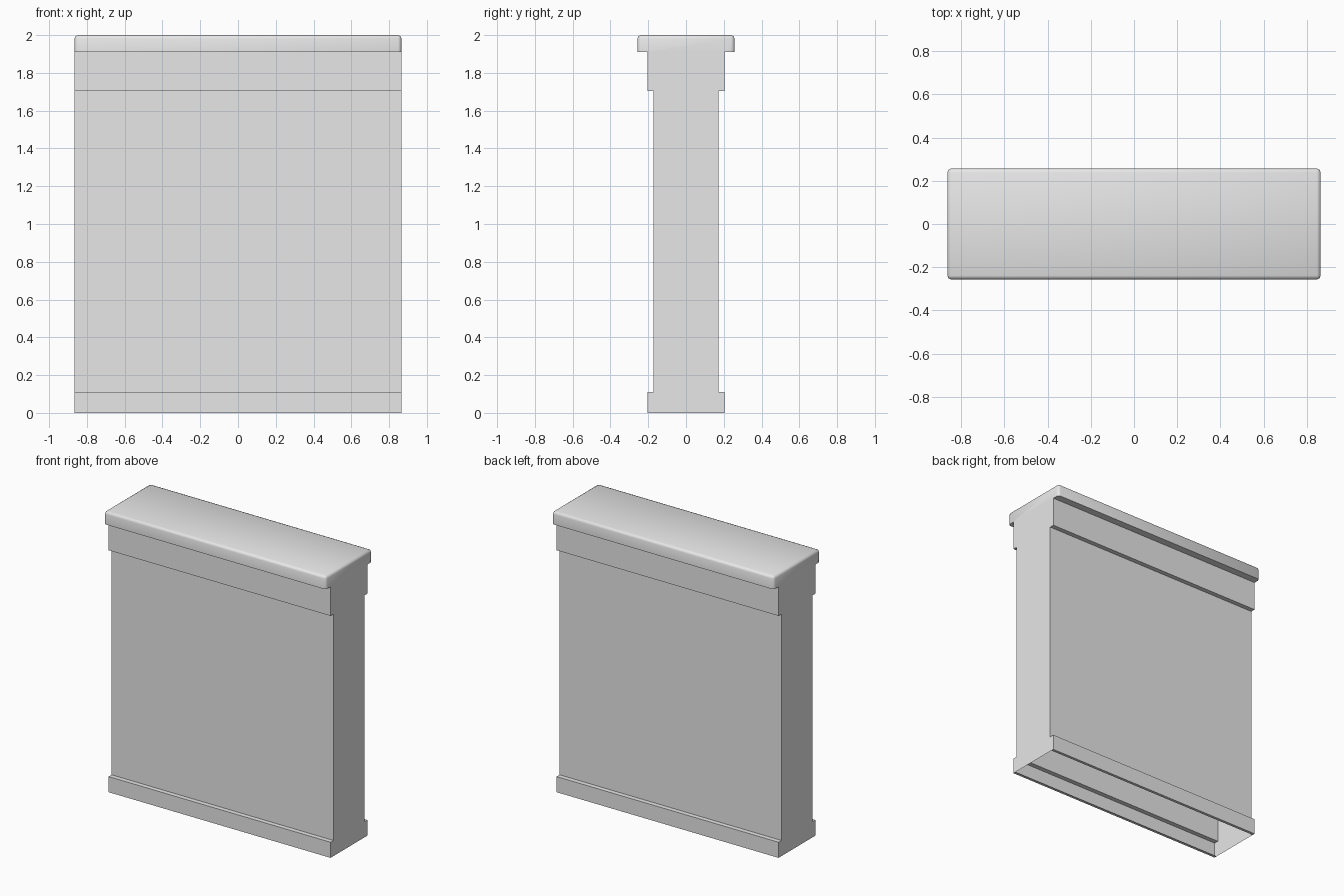
import bpy, bmesh
from mathutils import Vector

cube = bpy.data.objects.get("Cube")
if cube:
    bpy.data.objects.remove(cube, do_unlink=True)

HALF_LENGTH = 0.865
BASE_TOP, BAND_BOTTOM, CAP_BOTTOM, TOP = 0.11, 1.705, 1.91, 2.0
BASE_Y, BODY_Y, CAP_Y, LIP = 0.205, 0.172, 0.257, 0.02

# One plain stone colour
stone = bpy.data.materials.new("stone_grey")
stone.use_nodes = True
stone.diffuse_color = (0.8, 0.8, 0.8, 1)
stone.node_tree.nodes["Principled BSDF"].inputs["Base Color"].default_value = stone.diffuse_color

# Half profile of the wall: base, body, upper band and cap
half = [(BASE_Y, 0), (BASE_Y, BASE_TOP), (BODY_Y, BASE_TOP), (BODY_Y, BAND_BOTTOM),
        (BASE_Y, BAND_BOTTOM), (BASE_Y, CAP_BOTTOM), (CAP_Y, CAP_BOTTOM), (CAP_Y, TOP)]
profile = half + [(-y, z) for y, z in reversed(half)]

# Extrude the profile along the wall
bm = bmesh.new()
end = bm.faces.new([bm.verts.new((-HALF_LENGTH, y, z)) for y, z in profile])
ext = bmesh.ops.extrude_face_region(bm, geom=[end], use_keep_orig=True)
moved = [g for g in ext["geom"] if isinstance(g, bmesh.types.BMVert)]
bmesh.ops.translate(bm, verts=moved, vec=(2 * HALF_LENGTH, 0, 0))
bmesh.ops.recalc_face_normals(bm, faces=bm.faces)

# Divide the flat ends level with each step
ends = [f for f in bm.faces if abs(f.normal.x) > 0.9]
for z in (BASE_TOP, BAND_BOTTOM, CAP_BOTTOM):
    ends = [f for f in bm.faces if abs(f.normal.x) > 0.9]
    geom = ends + list({e for f in ends for e in f.edges}) + list({v for f in ends for v in f.verts})
    bmesh.ops.bisect_plane(bm, geom=geom, dist=0.0001, plane_co=Vector((0, 0, z)),
                           plane_no=Vector((0, 0, 1)))

# Open underside with a narrow lip along both long edges
bottom = [f for f in bm.faces if all(v.co.z < 0.001 for v in f.verts)]
bmesh.ops.delete(bm, geom=bottom, context="FACES")
for side in (-1, 1):
    outer, inner = side * BASE_Y, side * (BASE_Y - LIP)
    corners = [(-HALF_LENGTH, outer), (-HALF_LENGTH, inner),
               (HALF_LENGTH, inner), (HALF_LENGTH, outer)]
    lip = bm.faces.new([bm.verts.new((x, y, 0)) for x, y in corners])
    lip.normal_update()
    if lip.normal.z > 0:
        lip.normal_flip()
bmesh.ops.remove_doubles(bm, verts=bm.verts, dist=0.0001)

# Round the cap's top edges and upright corners
rounded = []
for e in bm.edges:
    a, b = (v.co for v in e.verts)
    on_top = min(a.z, b.z) > TOP - 0.001
    upright = abs(a.x - b.x) + abs(a.y - b.y) < 0.001
    corner = upright and abs(a.y) > CAP_Y - 0.001
    if on_top or corner:
        rounded.append(e)
bmesh.ops.bevel(bm, geom=rounded, offset=0.018, segments=2, profile=0.5, affect="EDGES")

mesh = bpy.data.meshes.new("wall")
bm.to_mesh(mesh)
bm.free()
mesh.materials.append(stone)
wall = bpy.data.objects.new("wall", mesh)
bpy.context.collection.objects.link(wall)
bpy.context.view_layer.objects.active = wall
wall.select_set(True)
bpy.ops.object.shade_smooth_by_angle(angle=0.9)
